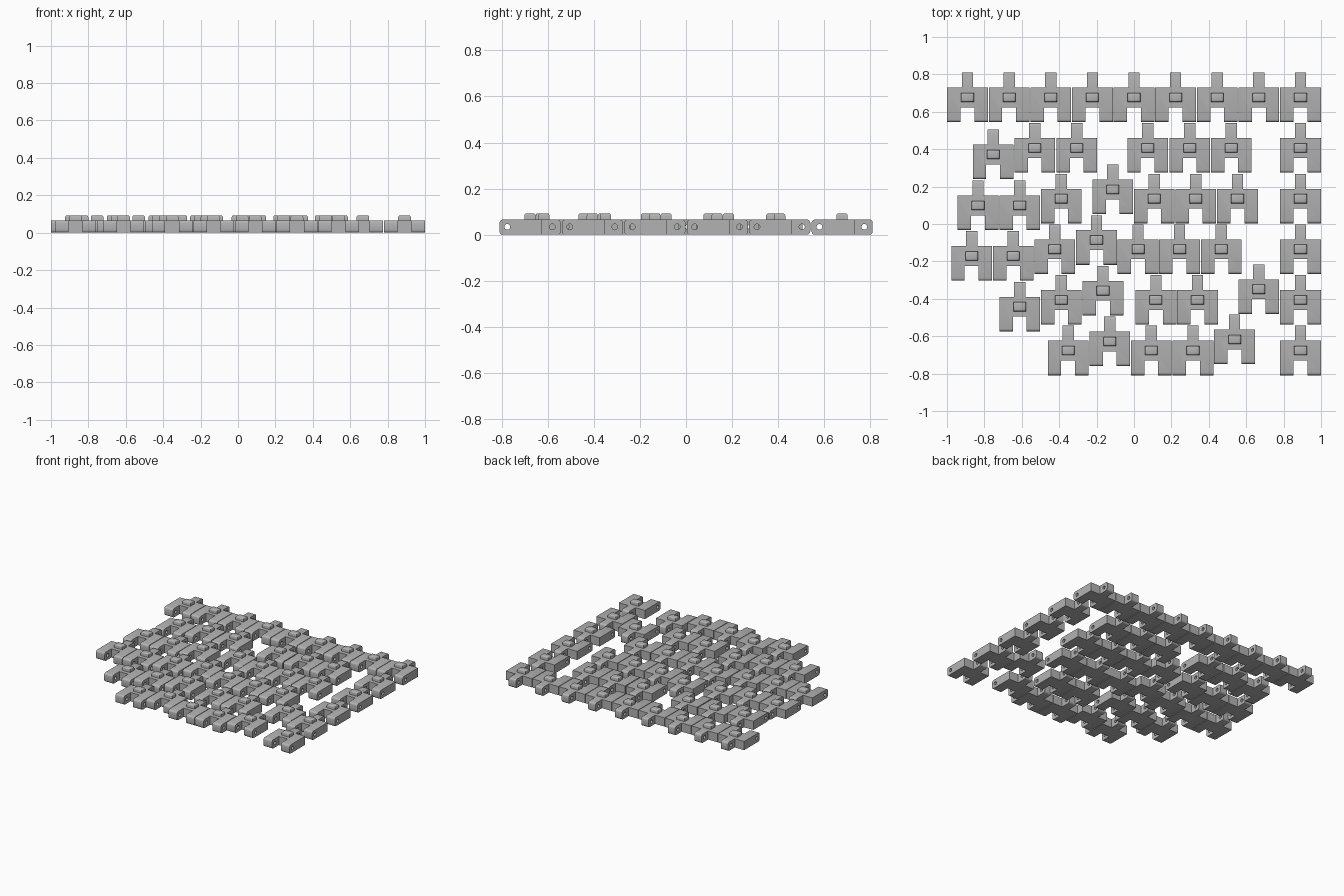
import bpy, bmesh, math
from mathutils import Matrix

if "Cube" in bpy.data.objects:
    bpy.data.objects.remove(bpy.data.objects["Cube"])

HEIGHT = 0.066        # link thickness
HALF_W = 0.109        # half width of a link
TONGUE, NOTCH = 0.030, 0.037   # half widths
BACK, FRONT = 0.133, -0.132    # tongue end and arm ends
PITCH = 0.2708        # distance between rows

steel = bpy.data.materials.new("grey steel")
steel.diffuse_color = (0.45, 0.45, 0.45, 1)
steel.use_nodes = True
steel.node_tree.nodes["Principled BSDF"].inputs["Base Color"].default_value = steel.diffuse_color


def new_object(name, bm):
    mesh = bpy.data.meshes.new(name)
    bmesh.ops.recalc_face_normals(bm, faces=bm.faces)
    bm.to_mesh(mesh)
    bm.free()
    ob = bpy.data.objects.new(name, mesh)
    bpy.context.collection.objects.link(ob)
    return ob


def link_body():
    """Plate with two front arms and a rear tongue, extruded from its plan."""
    half = [(TONGUE, BACK), (TONGUE, 0.053), (HALF_W, 0.053),
            (HALF_W, FRONT), (NOTCH, FRONT), (NOTCH, -0.053)]
    plan = half + [(-x, y) for x, y in reversed(half)]
    bm = bmesh.new()
    face = bm.faces.new([bm.verts.new((x, y, 0)) for x, y in plan])
    top = bmesh.ops.extrude_face_region(bm, geom=[face])["geom"]
    bmesh.ops.translate(bm, vec=(0, 0, HEIGHT),
                        verts=[v for v in top if isinstance(v, bmesh.types.BMVert)])
    # round the hinge ends
    ends = [e for e in bm.edges
            if all(abs(v.co.y) > 0.1 for v in e.verts)
            and abs(e.verts[0].co.x - e.verts[1].co.x) > 0.01]
    bmesh.ops.bevel(bm, geom=ends, offset=0.014, segments=3, profile=0.5, affect='EDGES')
    return new_object("track_link", bm)


def pin_hole_cutter():
    bm = bmesh.new()
    for y in (0.097, -0.098):
        bmesh.ops.create_cone(
            bm, cap_ends=True, segments=16, radius1=0.0125, radius2=0.0125, depth=0.4,
            matrix=Matrix.Translation((0, y, 0.034)) @ Matrix.Rotation(math.pi / 2, 4, 'Y'))
    return new_object("pin_hole_cutter", bm)


def guide_pad():
    """Rounded pad on top of the link."""
    bm = bmesh.new()
    bmesh.ops.create_cube(bm, size=1, matrix=Matrix.Translation((0, 0, 0.0765))
                          @ Matrix.Diagonal((0.068, 0.049, 0.033, 1)))
    top = [e for e in bm.edges if all(v.co.z > 0.09 for v in e.verts)]
    bmesh.ops.bevel(bm, geom=top, offset=0.011, segments=3, profile=0.5, affect='EDGES')
    return new_object("guide_pad", bm)


def finish(mesh):
    mesh.materials.clear()
    mesh.materials.append(steel)
    mesh.polygons.foreach_set("use_smooth", [True] * len(mesh.polygons))
    mesh.set_sharp_from_angle(angle=math.radians(35))
    return mesh


# cut the pin holes once, then reuse the meshes for every link
body, cutter, pad = link_body(), pin_hole_cutter(), guide_pad()
mod = body.modifiers.new("pin_holes", 'BOOLEAN')
mod.object, mod.operation, mod.solver = cutter, 'DIFFERENCE', 'EXACT'
bpy.context.view_layer.update()
body_mesh = finish(bpy.data.meshes.new_from_object(
    body.evaluated_get(bpy.context.evaluated_depsgraph_get())))
pad_mesh = finish(pad.data)
for ob in (body, cutter, pad):
    bpy.data.objects.remove(ob)

# link centres per row, from back to front: (x, shift in y)
rows = [
    [(-0.89 + 0.2225 * i, 0) for i in range(9)],
    [(-.753, -.034), (-.531, 0), (-.306, 0), (.073, 0), (.298, 0), (.52, 0), (.89, 0)],
    [(-.834, -.036), (-.611, -.036), (-.389, 0), (-.114, .049), (.108, 0), (.33, 0),
     (.553, 0), (.89, 0)],
    [(-.868, -.036), (-.646, -.036), (-.424, 0), (-.2, .049), (.022, 0), (.244, 0),
     (.467, 0), (.89, 0)],
    [(-.611, -.036), (-.389, 0), (-.166, .049), (.117, 0), (.34, 0), (.667, .057), (.89, 0)],
    [(-.352, 0), (-.13, .049), (.092, 0), (.315, 0), (.538, .06), (.89, 0)],
]
for r, row in enumerate(rows):
    for x, shift in row:
        for name, mesh in (("track_link", body_mesh), ("guide_pad", pad_mesh)):
            ob = bpy.data.objects.new(name, mesh)
            ob.location = (x, PITCH * (2.5 - r) + shift, 0)
            bpy.context.collection.objects.link(ob)
